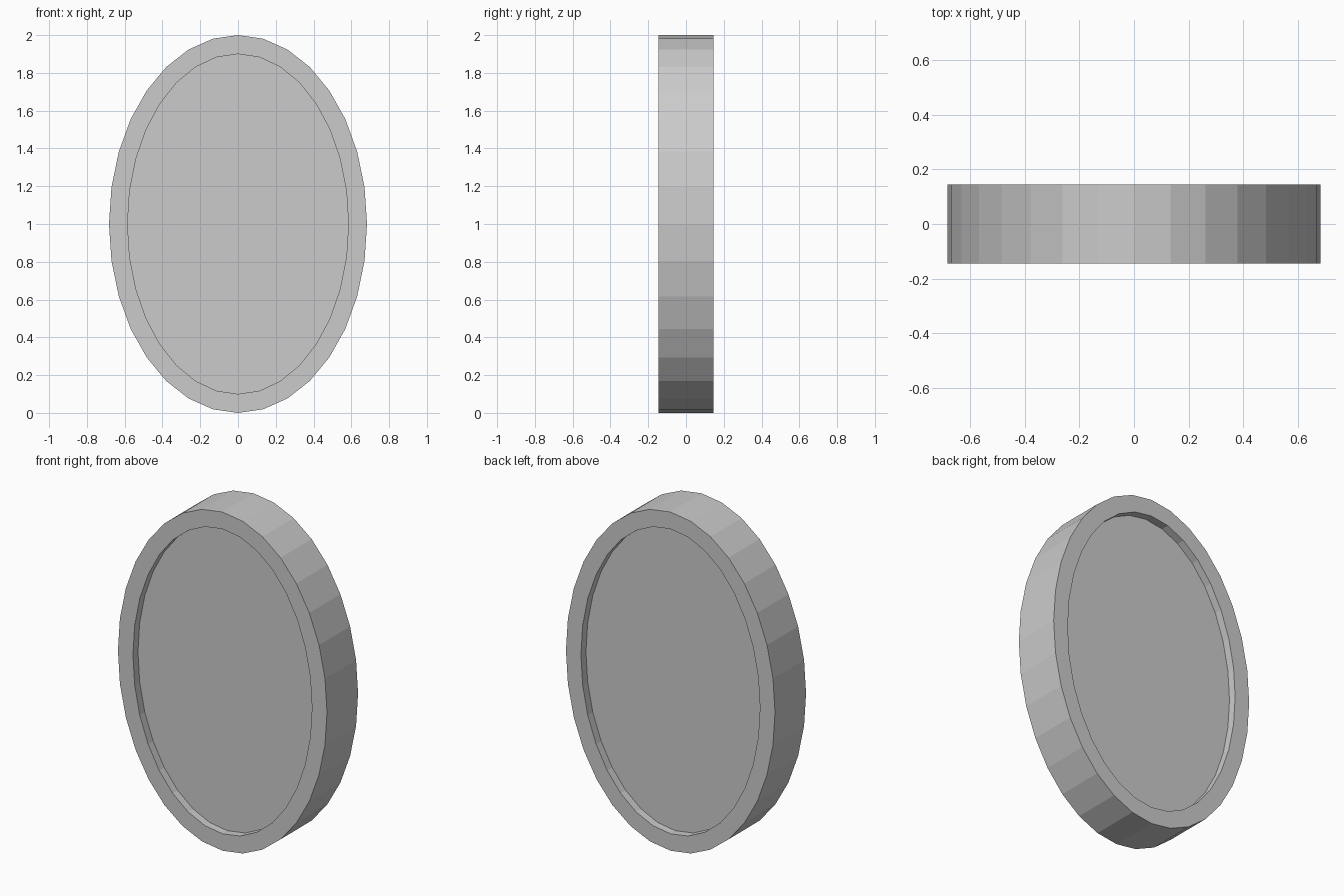
import bpy, bmesh, math

if "Cube" in bpy.data.objects:
    bpy.data.objects.remove(bpy.data.objects["Cube"])

SIDES = 32
HALF = 0.145      # half thickness
FLOOR = 0.098     # half thickness of the recessed panel
OUTER = (0.683, 1.0)
INNER = (0.585, 0.9)

bm = bmesh.new()


def ring(radii, y):
    """Upright ellipse of vertices at depth y."""
    return [bm.verts.new((radii[0] * math.sin(2 * math.pi * i / SIDES), y,
                          1 + radii[1] * math.cos(2 * math.pi * i / SIDES)))
            for i in range(SIDES)]


# Front recess, rim, outer band, back rim, back recess
rings = [ring(INNER, -FLOOR), ring(INNER, -HALF), ring(OUTER, -HALF),
         ring(OUTER, HALF), ring(INNER, HALF), ring(INNER, FLOOR)]
for a, b in zip(rings, rings[1:]):
    for i in range(SIDES):
        j = (i + 1) % SIDES
        bm.faces.new((a[i], a[j], b[j], b[i]))

# Flat panels closing both recesses
bm.faces.new(rings[0])
bm.faces.new(rings[-1])
bmesh.ops.recalc_face_normals(bm, faces=bm.faces[:])

mesh = bpy.data.meshes.new("oval_frame_panel")
bm.to_mesh(mesh)
bm.free()
obj = bpy.data.objects.new("oval_frame_panel", mesh)
bpy.context.collection.objects.link(obj)
